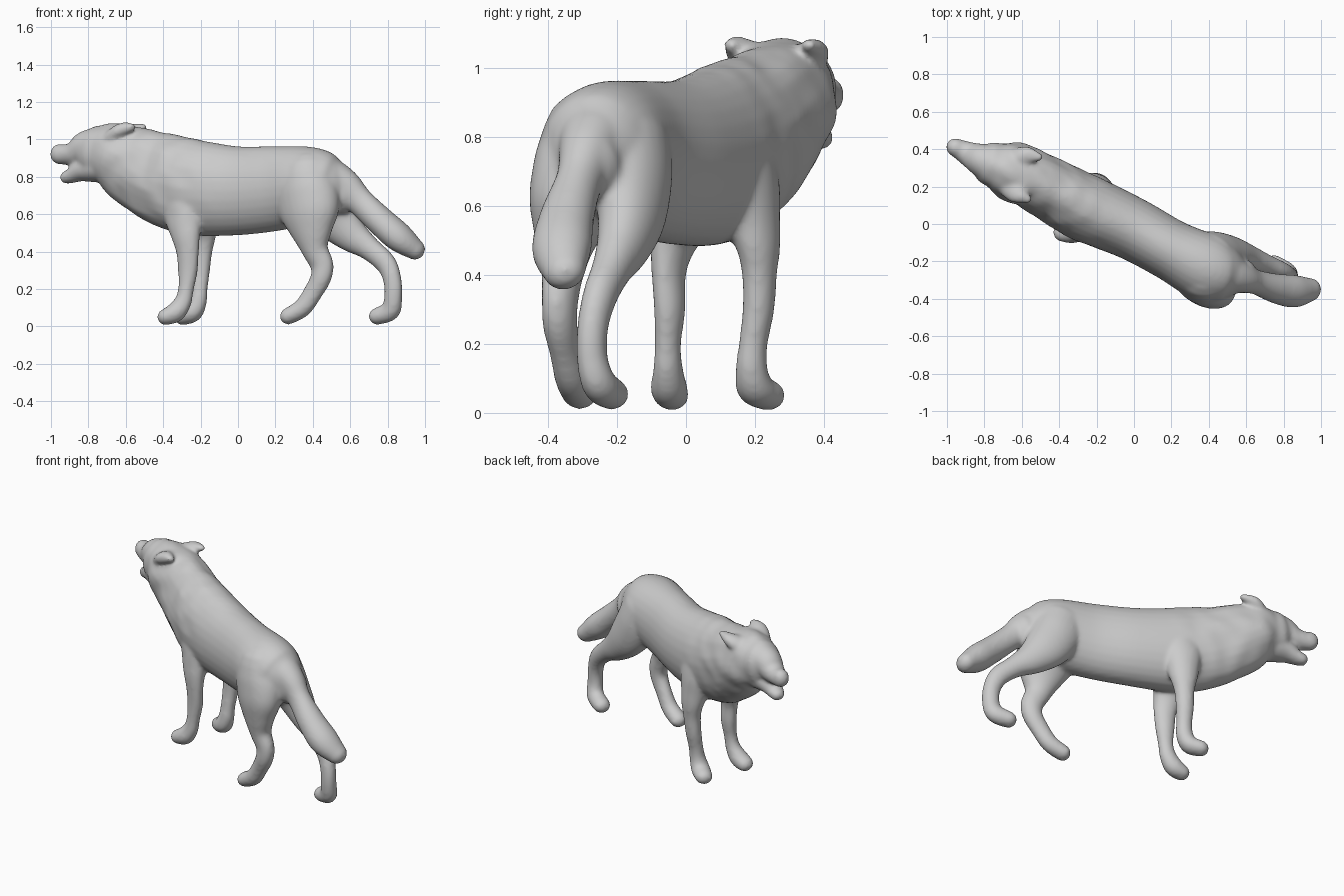
import bpy, bmesh, math
from mathutils import Vector, noise

SIDE = Vector((0.465, 0.885, 0))   # across the diagonal body
RING = 28


def spline(rows, steps=6):
    """Catmull-Rom through rows of (x, y, z, side radius, other radius)."""
    p = [rows[0]] + rows + [rows[-1]]
    out = []
    for i in range(1, len(p) - 2):
        for k in range(steps):
            t = k / steps
            out.append([0.5 * (2 * b + (c - a) * t + (2 * a - 5 * b + 4 * c - d) * t * t
                               + (3 * b - a - 3 * c + d) * t ** 3)
                        for a, b, c, d in zip(p[i - 1], p[i], p[i + 1], p[i + 2])])
    return out + [list(rows[-1])]


def loft(bm, rows):
    """Closed oval tube with domed ends."""
    pts = spline(rows)
    pos = [Vector(q[:3]) for q in pts]
    n = len(pts)
    tan = [(pos[min(i + 1, n - 1)] - pos[max(i - 1, 0)]).normalized() for i in range(n)]
    secs = [(pos[i], tan[i], pts[i][3], pts[i][4]) for i in range(n)]

    def dome(sec, sign):
        c, t, rs, ru = sec
        r = min(rs, ru)
        return [(c + t * sign * r * math.sin(a), t, rs * math.cos(a), ru * math.cos(a))
                for a in (0.4, 0.8, 1.15, 1.45)]

    secs = dome(secs[0], -1)[::-1] + secs + dome(secs[-1], 1)
    rings = []
    for c, t, rs, ru in secs:
        s = (SIDE - t * SIDE.dot(t)).normalized()
        u = t.cross(s)
        rings.append([bm.verts.new(c + s * rs * math.cos(a) + u * ru * math.sin(a))
                      for a in (2 * math.pi * k / RING for k in range(RING))])
    faces = [bm.faces.new(rings[0][::-1]), bm.faces.new(rings[-1])]
    for a, b in zip(rings, rings[1:]):
        for k in range(RING):
            j = (k + 1) % RING
            faces.append(bm.faces.new((a[k], a[j], b[j], b[k])))
    bmesh.ops.recalc_face_normals(bm, faces=faces)


# torso, neck and skull, rump to brow
torso = [(.565, -.275, .715, .095, .115), (.49, -.26, .735, .15, .172), (.39, -.235, .755, .182, .205),
         (.2, -.14, .737, .163, .227), (0, -.03, .725, .167, .238), (-.2, .06, .738, .178, .255),
         (-.33, .12, .765, .178, .255), (-.45, .19, .805, .165, .238), (-.57, .25, .867, .16, .21),
         (-.67, .288, .915, .155, .178), (-.745, .315, .93, .122, .145)]
# upper muzzle and nose
muzzle = [(-.74, .31, .955, .115, .115), (-.815, .342, .95, .09, .095), (-.875, .37, .925, .07, .066),
          (-.925, .395, .918, .056, .054), (-.955, .41, .922, .05, .056)]
# lower jaw
jaw = [(-.74, .305, .85, .10, .08), (-.83, .345, .835, .075, .062), (-.885, .37, .808, .055, .042),
       (-.915, .387, .797, .045, .036)]
# ears, laid back
near_ear = [(-.67, .20, 1.01, .06, .045), (-.63, .165, 1.045, .055, .038), (-.565, .13, 1.068, .024, .02)]
far_ear = [(-.64, .34, 1.02, .06, .045), (-.58, .365, 1.045, .052, .036), (-.505, .358, 1.068, .022, .02)]
# tail, flowing out of the rump
tail = [(.38, -.245, .83, .11, .10), (.48, -.265, .805, .11, .10), (.57, -.285, .75, .085, .092),
        (.65, -.31, .67, .066, .076), (.76, -.345, .565, .08, .077), (.86, -.36, .477, .088, .078),
        (.945, -.352, .412, .064, .056)]
# front legs, shoulder to paw
near_front_leg = [(-.27, .06, .8, .09, .13), (-.285, .025, .68, .10, .14), (-.285, -.01, .57, .08, .11),
                  (-.278, -.04, .48, .058, .082), (-.27, -.05, .4, .045, .065), (-.268, -.047, .3, .043, .056),
                  (-.278, -.052, .2, .037, .044), (-.295, -.052, .13, .042, .048),
                  (-.335, -.05, .075, .053, .054), (-.388, -.042, .05, .052, .044)]
far_front_leg = [(-.2, .13, .8, .09, .13), (-.205, .165, .68, .095, .13), (-.2, .19, .57, .08, .1),
                 (-.192, .21, .48, .06, .078), (-.193, .213, .4, .049, .058), (-.2, .21, .3, .045, .052),
                 (-.207, .195, .2, .041, .046), (-.215, .19, .13, .046, .049),
                 (-.242, .2, .073, .056, .05), (-.295, .24, .05, .052, .044)]
# hind legs, thigh to paw
near_hind_leg = [(.37, -.27, .8, .14, .16), (.375, -.295, .7, .14, .18), (.385, -.33, .6, .115, .168),
                 (.395, -.35, .5, .082, .118), (.412, -.358, .41, .06, .075), (.448, -.365, .33, .05, .066),
                 (.443, -.365, .26, .049, .058), (.4, -.35, .18, .044, .053),
                 (.345, -.332, .1, .048, .05), (.268, -.308, .054, .052, .045)]
far_hind_leg = [(.40, -.18, .78, .13, .16), (.45, -.165, .68, .12, .15), (.52, -.16, .58, .095, .13),
                (.605, -.182, .49, .075, .095), (.7, -.215, .418, .057, .065), (.79, -.25, .337, .048, .058),
                (.825, -.27, .25, .044, .051), (.83, -.272, .16, .044, .05),
                (.815, -.252, .085, .05, .053), (.745, -.215, .054, .052, .046)]

bm = bmesh.new()
for part in (torso, muzzle, jaw, near_ear, far_ear, tail,
             near_front_leg, far_front_leg, near_hind_leg, far_hind_leg):
    loft(bm, part)

# shaggy mane on the neck and chest
for v in bm.verts:
    fade = max(0, min(1, (-.1 - v.co.x) / .25)) * max(0, min(1, (v.co.z - .5) / .1))
    fade *= max(0, min(1, (v.co.x + .85) / .15))
    out = Vector((v.co.x, v.co.y, v.co.z)) - Vector((v.co.x, -.02 - .5 * v.co.x, .85))
    v.co += out.normalized() * fade * .012 * noise.noise(v.co * 11)

mesh = bpy.data.meshes.new("animal_body")
bm.to_mesh(mesh)
bm.free()
body = bpy.data.objects.new("animal_body", mesh)
bpy.context.collection.objects.link(body)

# blend all parts into one smooth skin
remesh = body.modifiers.new("blend", 'REMESH')
remesh.mode = 'VOXEL'
remesh.voxel_size = 0.01
remesh.use_smooth_shade = True
soften = body.modifiers.new("soften", 'SMOOTH')
soften.factor = 0.5
soften.iterations = 14
